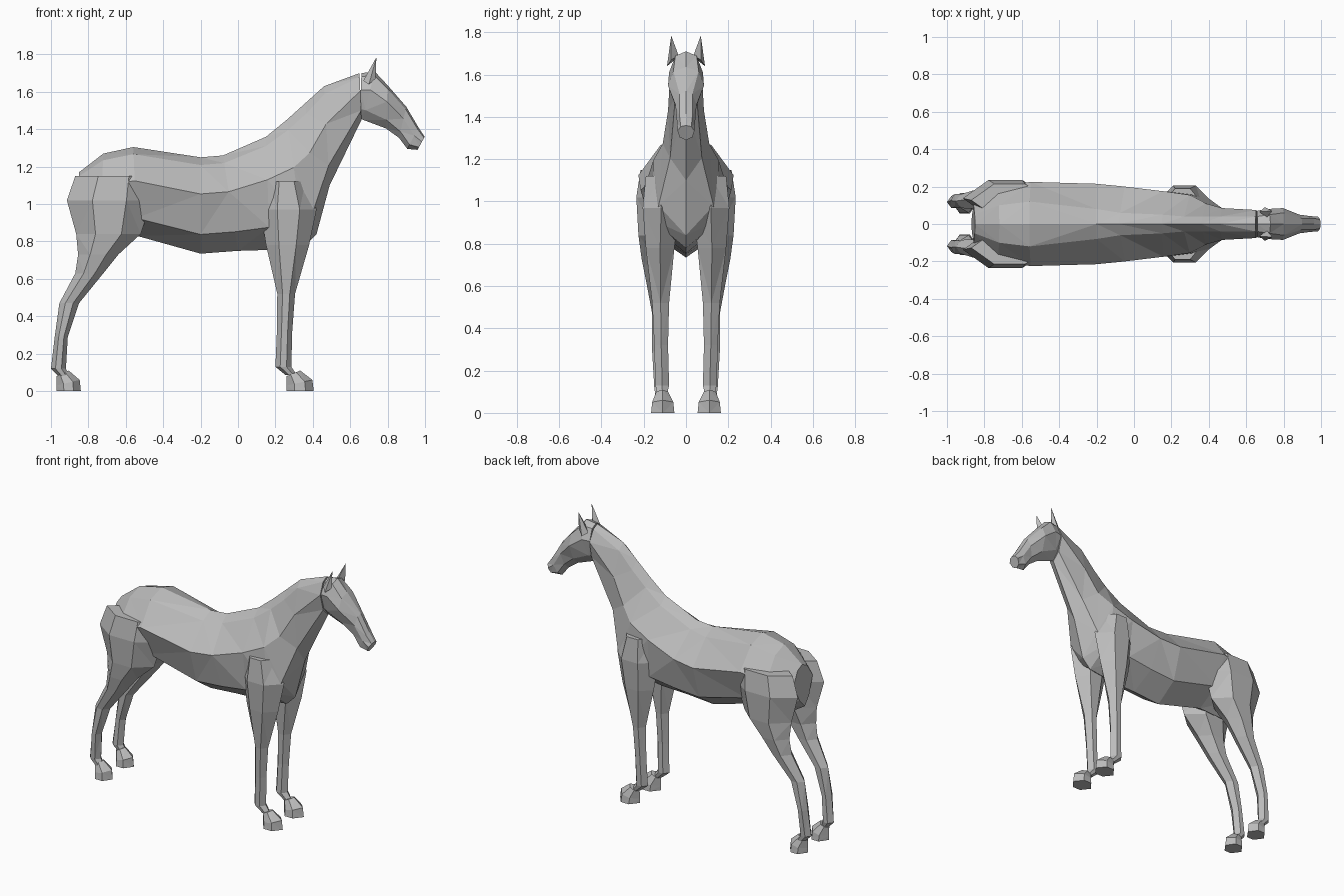
import bpy
import bmesh
from mathutils import Vector

if "Cube" in bpy.data.objects:
    bpy.data.objects.remove(bpy.data.objects["Cube"], do_unlink=True)

GREY = (0.5, 0.5, 0.5, 1.0)
coat = bpy.data.materials.new("grey coat")
coat.use_nodes = True
coat.diffuse_color = GREY
coat.node_tree.nodes["Principled BSDF"].inputs["Base Color"].default_value = GREY


def loft(name, rings):
    """Skin a list of equal closed rings, cap both ends, flat shaded."""
    bm = bmesh.new()
    loops = [[bm.verts.new(p) for p in ring] for ring in rings]
    for low, high in zip(loops, loops[1:]):
        for i in range(len(low)):
            j = (i + 1) % len(low)
            bm.faces.new((low[i], low[j], high[j], high[i]))
    bm.faces.new(loops[0])
    bm.faces.new(loops[-1])
    bmesh.ops.triangulate(bm, faces=bm.faces[:])
    bmesh.ops.recalc_face_normals(bm, faces=bm.faces[:])
    mesh = bpy.data.meshes.new(name)
    bm.to_mesh(mesh)
    bm.free()
    mesh.materials.append(coat)
    obj = bpy.data.objects.new(name, mesh)
    bpy.context.collection.objects.link(obj)
    return obj


def torso_ring(top, bottom, widths):
    """Symmetric eight-sided section hung between a top and a bottom point."""
    a = Vector((top[0], 0, top[1]))
    b = Vector((bottom[0], 0, bottom[1]))
    left = [a.lerp(b, t) + Vector((0, w, 0)) for t, w in zip((0.08, 0.38, 0.8), widths)]
    right = [Vector((p.x, -p.y, p.z)) for p in reversed(left)]
    return [a] + left + [b] + right


def leg_ring(z, back, front, inner, outer, side, tilt=0):
    """Six-sided leg section; tilt raises the front edge."""
    mid = (inner + outer) / 2
    third = (front - back) * 0.3

    def point(x, y):
        return (x, side * y, z + tilt * (x - back) / (front - back))
    return [point(front, mid), point(front - third, outer), point(back + third, outer),
            point(back, mid), point(back + third, inner), point(front - third, inner)]


# Trunk, neck and head in one skin: top point, bottom point, half widths
body = [
    ((-0.85, 1.17), (-0.87, 0.90), (0.05, 0.10, 0.05)),
    ((-0.72, 1.27), (-0.74, 0.82), (0.10, 0.20, 0.12)),
    ((-0.56, 1.305), (-0.54, 0.83), (0.12, 0.225, 0.15)),
    ((-0.20, 1.25), (-0.20, 0.735), (0.08, 0.215, 0.15)),
    ((-0.08, 1.26), (0.00, 0.75), (0.06, 0.20, 0.15)),
    ((0.15, 1.36), (0.17, 0.755), (0.05, 0.175, 0.15)),
    ((0.26, 1.45), (0.36, 0.78), (0.04, 0.155, 0.16)),
    ((0.36, 1.54), (0.42, 0.84), (0.04, 0.11, 0.13)),
    ((0.46, 1.63), (0.49, 1.10), (0.04, 0.085, 0.075)),
    ((0.65, 1.70), (0.66, 1.45), (0.04, 0.075, 0.05)),
]
loft("body_and_neck", [torso_ring(*s) for s in body])

head = [
    ((0.66, 1.70), (0.65, 1.46), (0.04, 0.07, 0.04)),
    ((0.73, 1.71), (0.67, 1.45), (0.05, 0.08, 0.05)),
    ((0.80, 1.635), (0.79, 1.405), (0.06, 0.085, 0.05)),
    ((0.90, 1.52), (0.86, 1.355), (0.03, 0.05, 0.035)),
    ((0.965, 1.41), (0.905, 1.295), (0.03, 0.042, 0.035)),
    ((0.998, 1.36), (0.96, 1.29), (0.025, 0.04, 0.03)),
]
loft("head", [torso_ring(*s) for s in head])

# Leg sections: height, back, front, inner side, outer side
front_leg = [
    (1.12, 0.16, 0.36, 0.04, 0.19),
    (0.97, 0.12, 0.42, 0.03, 0.205),
    (0.78, 0.15, 0.38, 0.055, 0.19),
    (0.52, 0.21, 0.305, 0.08, 0.16),
    (0.32, 0.208, 0.29, 0.085, 0.15),
    (0.13, 0.20, 0.285, 0.08, 0.145),
    (0.085, 0.255, 0.315, 0.09, 0.135),
]
hind_leg = [
    (1.15, -0.87, -0.46, 0.04, 0.215),
    (1.02, -0.915, -0.46, 0.04, 0.235),
    (0.84, -0.865, -0.52, 0.04, 0.225),
    (0.73, -0.855, -0.64, 0.07, 0.21),
    (0.63, -0.87, -0.72, 0.08, 0.19),
    (0.47, -0.955, -0.85, 0.085, 0.16),
    (0.29, -0.98, -0.91, 0.09, 0.16),
    (0.12, -1.0, -0.92, 0.085, 0.15),
    (0.08, -0.96, -0.90, 0.095, 0.145),
]

for label, side in (("left", 1), ("right", -1)):
    loft("front_leg_" + label, [leg_ring(*s, side) for s in front_leg])
    loft("hind_leg_" + label, [leg_ring(*s, side) for s in hind_leg])

    # Hooves: wedge flaring to a flat sole, higher at the front
    for name, heel, length in (("front", 0.26, 0.145), ("hind", -0.97, 0.13)):
        loft(name + "_hoof_" + label, [
            leg_ring(0, heel, heel + length, 0.055, 0.165, side),
            leg_ring(0.03, heel, heel + length * 0.95, 0.06, 0.16, side, 0.03),
            leg_ring(0.08, heel, heel + length * 0.5, 0.085, 0.14, side, 0.03),
        ])

    # Ears: slim four-sided spikes
    tip = Vector((0.74, side * 0.07, 1.785))
    base = [Vector((x, side * y, z)) for x, y, z in
            ((0.67, 0.065, 1.66), (0.70, 0.09, 1.64), (0.735, 0.07, 1.67), (0.71, 0.035, 1.69))]
    loft("ear_" + label, [base, [p.lerp(tip, 0.97) for p in base]])
